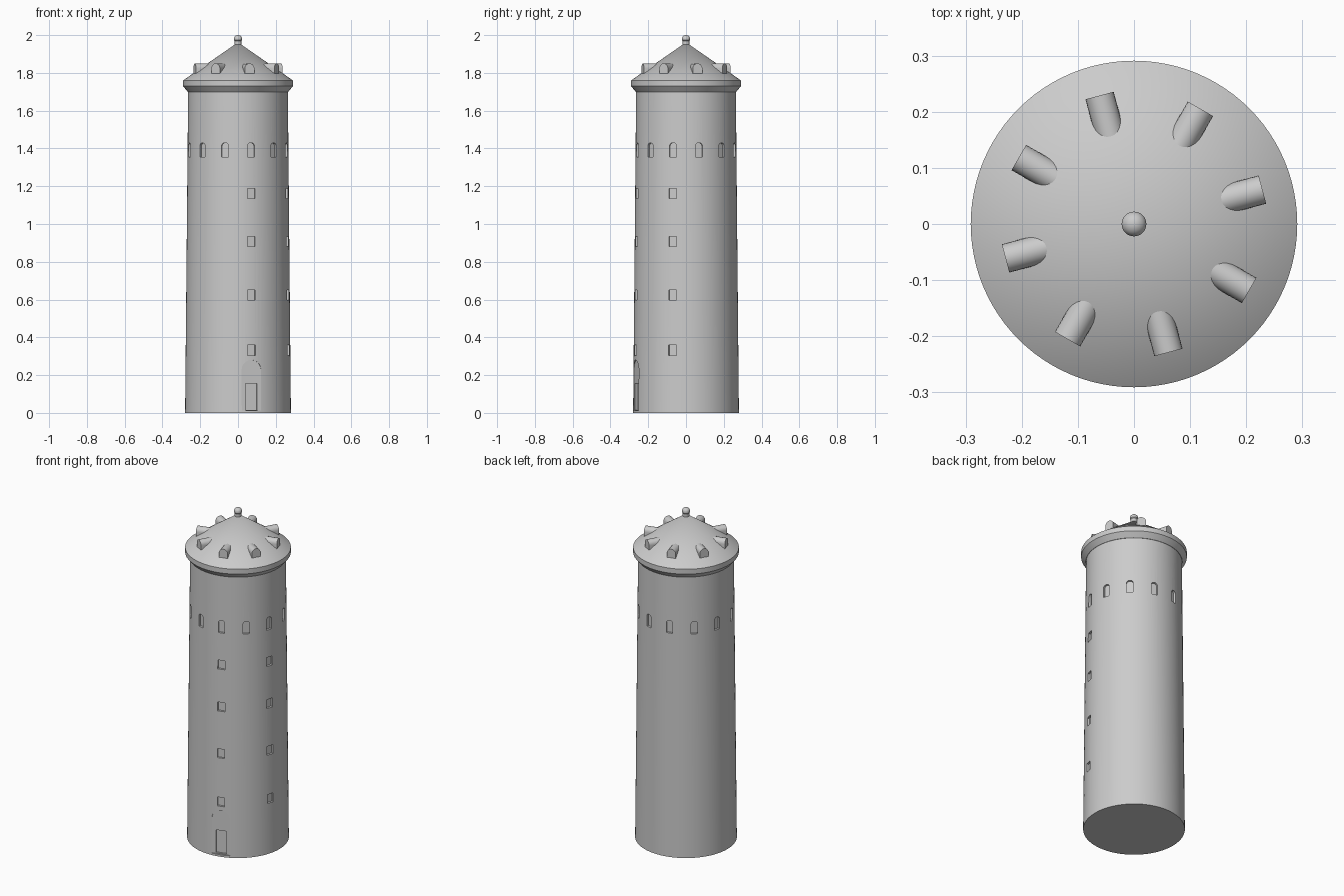
import bpy, bmesh, math

if "Cube" in bpy.data.objects:
    bpy.data.objects.remove(bpy.data.objects["Cube"])

grey = bpy.data.materials.new("stone grey")
grey.diffuse_color = (0.6, 0.6, 0.6, 1)
grey.use_nodes = True
grey.node_tree.nodes["Principled BSDF"].inputs["Base Color"].default_value = grey.diffuse_color


def make_object(name, bm):
    bmesh.ops.recalc_face_normals(bm, faces=bm.faces[:])
    mesh = bpy.data.meshes.new(name)
    bm.to_mesh(mesh)
    bm.free()
    mesh.materials.append(grey)
    ob = bpy.data.objects.new(name, mesh)
    bpy.context.collection.objects.link(ob)
    return ob


def smooth(ob, angle=30):
    bpy.ops.object.select_all(action='DESELECT')
    ob.select_set(True)
    bpy.context.view_layer.objects.active = ob
    bpy.ops.object.shade_smooth_by_angle(angle=math.radians(angle))


def lathe(name, profile, n=96):
    """Closed solid of revolution from (radius, height) points, bottom to top."""
    bm = bmesh.new()
    rings = []
    for r, z in profile:
        if r == 0:
            rings.append([bm.verts.new((0, 0, z))] * n)
        else:
            rings.append([bm.verts.new((r * math.cos(2 * math.pi * i / n),
                                        r * math.sin(2 * math.pi * i / n), z)) for i in range(n)])
    for a, b in zip(rings, rings[1:]):
        for i in range(n):
            j = (i + 1) % n
            quad = list(dict.fromkeys([a[i], a[j], b[j], b[i]]))
            bm.faces.new(quad)
    for ring in (rings[0], rings[-1]):
        if ring[0] is not ring[1]:
            bm.faces.new(ring)
    return make_object(name, bm)


def arch_prism(bm, deg, width, z0, z1, rise, r_in, r_out, steps=12):
    """Arched (or square, rise 0) block pointing outward at the given angle."""
    h = width / 2
    pts = [(-h, z0), (h, z0)]
    if rise:
        pts += [(h * math.cos(math.pi * i / steps),
                 z1 - rise + rise * math.sin(math.pi * i / steps)) for i in range(steps + 1)]
    else:
        pts += [(h, z1), (-h, z1)]
    c, s = math.cos(math.radians(deg)), math.sin(math.radians(deg))
    inner, outer = [[bm.verts.new((r * c - t * s, r * s + t * c, z)) for t, z in pts]
                    for r in (r_in, r_out)]
    bm.faces.new(inner)
    bm.faces.new(outer)
    for i in range(len(pts)):
        j = (i + 1) % len(pts)
        bm.faces.new([inner[i], inner[j], outer[j], outer[i]])


def cut(target, cutter):
    mod = target.modifiers.new("cut", 'BOOLEAN')
    mod.operation = 'DIFFERENCE'
    mod.solver = 'EXACT'
    mod.object = cutter
    bpy.ops.object.select_all(action='DESELECT')
    target.select_set(True)
    bpy.context.view_layer.objects.active = target
    bpy.ops.object.modifier_apply(modifier=mod.name)
    bpy.data.objects.remove(cutter)


def wall_radius(z):
    return 0.28 - 0.016 * z / 1.7


# Tapered tower wall
tower = lathe("tower_wall", [(wall_radius(0), 0), (wall_radius(1.71), 1.71)])

# Recesses: ring of arched windows, two columns of square windows, door arch
bm = bmesh.new()
for k in range(12):
    arch_prism(bm, 15 + 30 * k, 0.037, 1.354, 1.43, 0.016, wall_radius(1.39) - 0.013, 0.35)
for deg in (-75, -15):
    for z in (0.305, 0.597, 0.88, 1.134):
        arch_prism(bm, deg, 0.042, z, z + 0.054, 0, wall_radius(z) - 0.013, 0.35)
arch_prism(bm, -75, 0.106, 0.012, 0.28, 0.053, 0.27, 0.35, 20)
cut(tower, make_object("recess_cutter", bm))

# Deeper door opening inside the arch
bm = bmesh.new()
arch_prism(bm, -75, 0.064, 0.016, 0.155, 0, 0.259, 0.35)
cut(tower, make_object("door_cutter", bm))
smooth(tower)

# Conical roof with flared eave
roof = lathe("roof", [(0.266, 1.70), (0.291, 1.73), (0.291, 1.76), (0, 1.962)])
smooth(roof, 20)

# Ring of eight round-topped dormers
bm = bmesh.new()
for k in range(8):
    arch_prism(bm, 15 + 45 * k, 0.052, 1.782, 1.85, 0.026, 0.13, 0.237)
smooth(make_object("dormers", bm))

# Finial with a domed cap
dome = [(0.022 * math.cos(a), 1.98 + 0.02 * math.sin(a))
        for a in (math.pi / 2 * i / 8 for i in range(8))]
finial = lathe("finial", [(0.018, 1.93), (0.018, 1.968), (0.022, 1.973)] + dome + [(0, 2.0)], 32)
smooth(finial)
